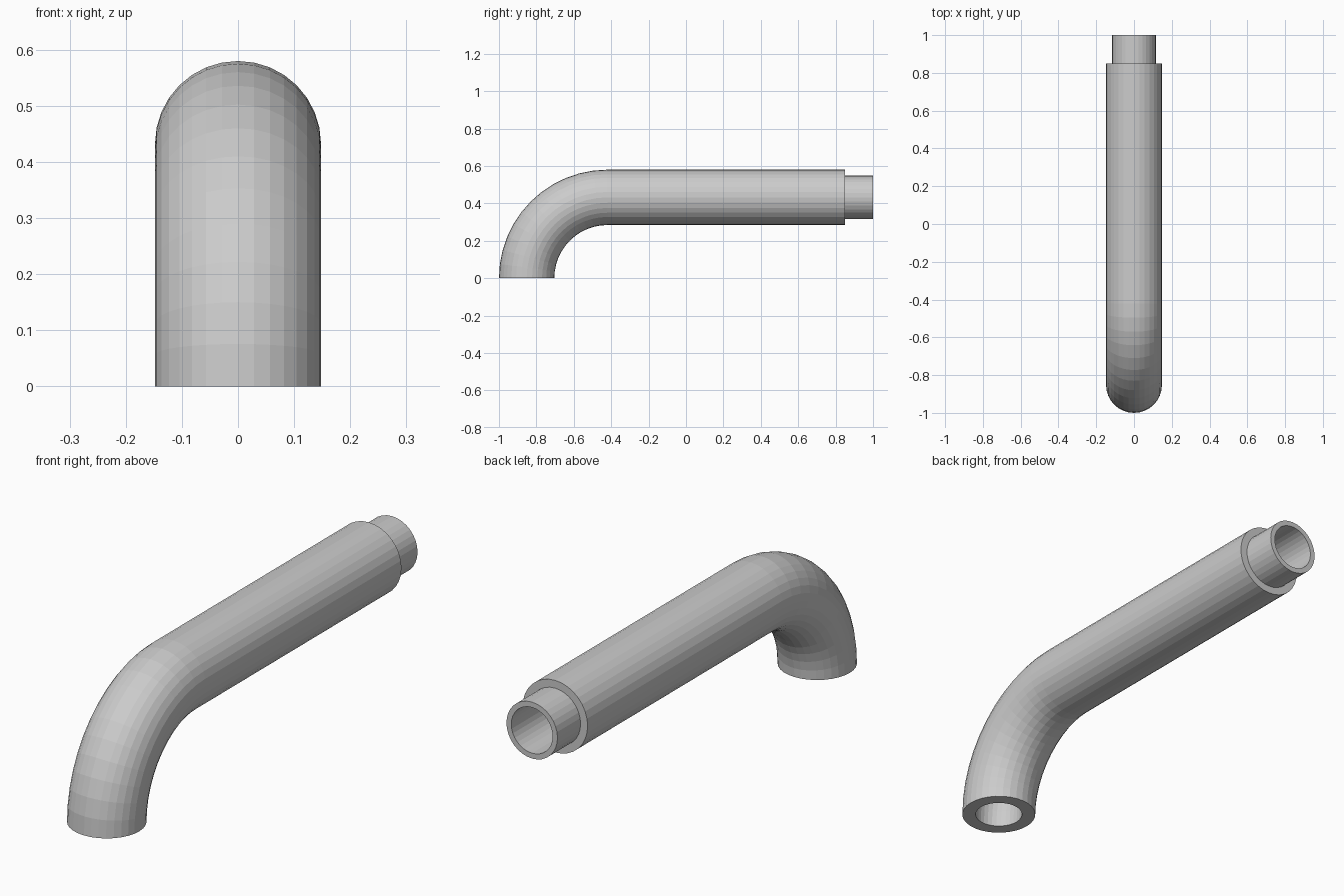
import bpy, bmesh, math

if "Cube" in bpy.data.objects:
    bpy.data.objects.remove(bpy.data.objects["Cube"])

SIDES = 32
BEND_R = 0.432            # centreline radius of the elbow, also the pipe height
BEND_Y = -0.42            # where the elbow meets the straight run
R_OUT, R_SPIGOT, R_BORE = 0.148, 0.116, 0.094
Y_SHOULDER, Y_END = 0.85, 1.0
BEND_STEPS = 12


def ring(bm, y, z, tilt, r):
    """Circle of vertices around the pipe centreline; tilt 0 faces up, 90 deg faces +y."""
    verts = []
    for i in range(SIDES):
        a = 2 * math.pi * i / SIDES
        u = r * math.sin(a)
        verts.append(bm.verts.new((r * math.cos(a), y - u * math.cos(tilt), z + u * math.sin(tilt))))
    return verts


def elbow(radius):
    """Stations of the quarter bend, from the open foot to the straight run."""
    out = []
    for i in range(BEND_STEPS + 1):
        t = math.pi / 2 * i / BEND_STEPS
        out.append((BEND_Y - BEND_R * math.cos(t), BEND_R * math.sin(t), t, radius))
    return out


def straight(y, radius):
    return (y, BEND_R, math.pi / 2, radius)


# Outer skin, stepped spigot, then back through the bore to the foot
stations = elbow(R_OUT)
stations += [straight(Y_SHOULDER, R_OUT), straight(Y_SHOULDER, R_SPIGOT),
             straight(Y_END, R_SPIGOT), straight(Y_END, R_BORE)]
stations += elbow(R_BORE)[::-1]

bm = bmesh.new()
rings = [ring(bm, *s) for s in stations]
for k, a in enumerate(rings):
    b = rings[(k + 1) % len(rings)]
    for i in range(SIDES):
        j = (i + 1) % SIDES
        bm.faces.new((a[i], a[j], b[j], b[i]))
bmesh.ops.recalc_face_normals(bm, faces=bm.faces)

mesh = bpy.data.meshes.new("elbow_pipe")
bm.to_mesh(mesh)
bm.free()
pipe = bpy.data.objects.new("elbow_pipe", mesh)
bpy.context.collection.objects.link(pipe)
